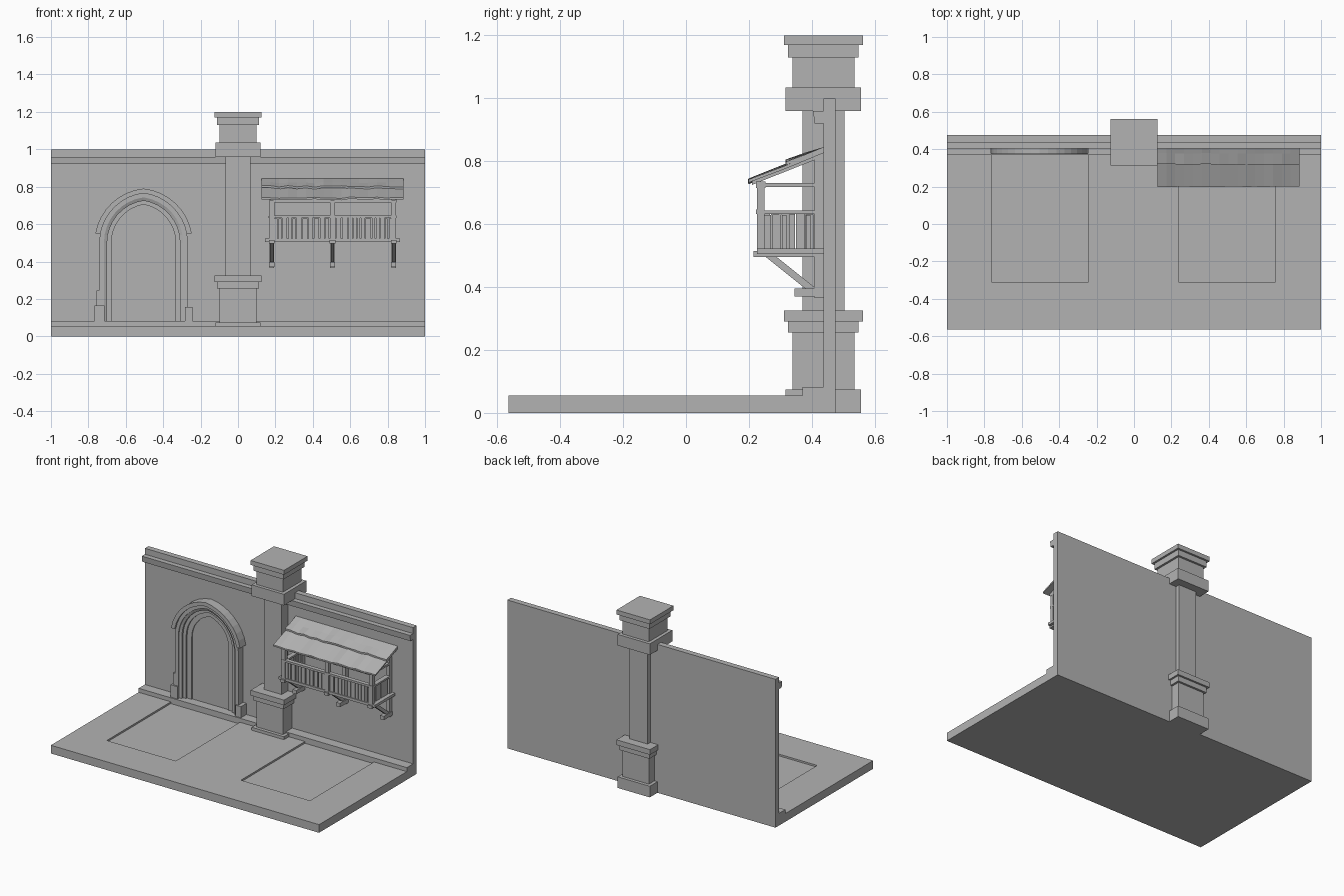
import bpy
import bmesh
import math
import random
from mathutils import Vector

random.seed(4)
if "Cube" in bpy.data.objects:
    bpy.data.objects.remove(bpy.data.objects["Cube"])

stone = bpy.data.materials.new("plain grey")
stone.use_nodes = True
GREY = (0.45, 0.45, 0.45, 1)
stone.diffuse_color = GREY
stone.node_tree.nodes["Principled BSDF"].inputs["Base Color"].default_value = GREY


def finish(name, bm):
    bmesh.ops.recalc_face_normals(bm, faces=bm.faces)
    mesh = bpy.data.meshes.new(name)
    bm.to_mesh(mesh)
    bm.free()
    mesh.materials.append(stone)
    ob = bpy.data.objects.new(name, mesh)
    bpy.context.collection.objects.link(ob)
    return ob


def add_box(bm, x, y, z):
    verts = bmesh.ops.create_cube(bm, size=1)["verts"]
    for v in verts:
        v.co = [(a + b) / 2 + c * (b - a) for (a, b), c in zip((x, y, z), v.co)]


def box(name, x, y, z):
    bm = bmesh.new()
    add_box(bm, x, y, z)
    return finish(name, bm)


def loft(name, rings):
    """Join matching closed rings of points and cap both ends."""
    bm = bmesh.new()
    rows = [[bm.verts.new(p) for p in ring] for ring in rings]
    n = len(rows[0])
    for a, b in zip(rows, rows[1:]):
        for i in range(n):
            j = (i + 1) % n
            bm.faces.new((a[i], a[j], b[j], b[i]))
    bm.faces.new(rows[0])
    bm.faces.new(rows[-1])
    return finish(name, bm)


def side_prism(name, profile, x0, x1):
    return loft(name, [[(x, y, z) for y, z in profile] for x in (x0, x1)])


# Floor slab with two shallow sunken panels
floor = box("floor", (-1, 1), (-0.565, 0.475), (0, 0.055))
for side, x0, x1 in (("right", -0.76, -0.245), ("left", 0.24, 0.755)):
    cutter = box("panel_cutter_" + side, (x0, x1), (-0.312, 0.39), (0.043, 0.1))
    cutter.hide_render = True
    mod = floor.modifiers.new("sunken_panel", "BOOLEAN")
    mod.object = cutter
    mod.solver = "EXACT"
    bpy.context.view_layer.objects.active = floor
    bpy.ops.object.modifier_apply(modifier=mod.name)
    bpy.data.objects.remove(cutter)

# Wall with plinth and crown moulding
box("wall", (-1, 1), (0.437, 0.475), (0, 1))
box("wall_plinth", (-1, 1), (0.37, 0.44), (0.03, 0.082))
side_prism("wall_moulding", [(0.44, 0.92), (0.409, 0.92), (0.404, 0.96), (0.44, 0.96)], -1, 1)

# Pillar: stacked square blocks
PILLAR_Y = 0.437
for name, half, z0, z1 in (
        ("foot", 0.12, 0, 0.075), ("pedestal", 0.098, 0.075, 0.255),
        ("pedestal_step", 0.112, 0.255, 0.29), ("pedestal_cap", 0.125, 0.29, 0.325),
        ("shaft", 0.067, 0.325, 0.96), ("collar", 0.12, 0.96, 1.035),
        ("head", 0.098, 1.035, 1.13), ("head_step", 0.112, 1.13, 1.17),
        ("head_cap", 0.125, 1.17, 1.2)):
    box("pillar_" + name, (-half, half), (PILLAR_Y - half, PILLAR_Y + half), (z0, z1))

# Doorway: nested pointed arches
DOOR_X, SPRING, SILL = -0.505, 0.5, 0.082


def arch_path(w, h, bottom, steps=8):
    """Pointed arch outline from the right foot over the apex to the left foot."""
    r = (w * w + h * h) / (2 * w)
    end = math.asin(h / r)
    start = math.asin(max(0, bottom - SPRING) / r)
    half = [(w, bottom)] if bottom < SPRING else []
    for i in range(steps + 1):
        a = start + (end - start) * i / steps
        half.append((w - r + r * math.cos(a), SPRING + r * math.sin(a)))
    half[-1] = (0, SPRING + h)
    return half + [(-x, z) for x, z in reversed(half[:-1])]


def arch_band(name, outer, inner, bottom, front, bevel=0):
    o, i = arch_path(*outer, bottom), arch_path(*inner, bottom)
    rings = []
    for (ox, oz), (ix, iz) in zip(o, i):
        rings.append([(DOOR_X + ox, 0.44, oz), (DOOR_X + ox, front + bevel, oz),
                      (DOOR_X + ix, front, iz), (DOOR_X + ix, 0.44, iz)])
    loft(name, rings)


arch_band("arch_hood", (0.262, 0.29), (0.235, 0.265), 0.55, 0.375)
arch_band("arch_outer_frame", (0.237, 0.268), (0.212, 0.243), SILL, 0.388)
arch_band("arch_middle_frame", (0.213, 0.244), (0.195, 0.225), SILL, 0.402, -0.008)
arch_band("arch_inner_frame", (0.196, 0.226), (0.172, 0.205), SILL, 0.414)
arch_band("arch_door_frame", (0.173, 0.206), (0.138, 0.175), SILL, 0.425)
door = [(DOOR_X + x, z) for x, z in arch_path(0.14, 0.177, SILL)]
loft("door_panel", [[(x, y, z) for x, z in door] for y in (0.432, 0.44)])

# Worn stone blocks beside the door
box("door_block_right", (-0.757, -0.722), (0.388, 0.44), (SILL, 0.245))
box("door_base_right", (-0.768, -0.715), (0.378, 0.44), (SILL, 0.165))
box("door_base_left", (-0.283, -0.243), (0.378, 0.44), (SILL, 0.157))

# Balcony floor and beams
box("balcony_floor", (0.145, 0.865), (0.225, 0.437), (0.505, 0.523))
POSTS = (0.18, 0.505, 0.832)
for n, x in enumerate(POSTS, 1):
    tag = "_%d" % n
    box("floor_beam" + tag, (x - 0.015, x + 0.015), (0.215, 0.437), (0.495, 0.515))
    box("front_post" + tag, (x - 0.014, x + 0.014), (0.225, 0.25), (0.52, 0.735))
    box("wall_post" + tag, (x - 0.012, x + 0.012), (0.408, 0.437), (0.365, 0.82))
    box("roof_tie" + tag, (x - 0.012, x + 0.012), (0.225, 0.437), (0.718, 0.731))
    box("bracket_foot" + tag, (x - 0.014, x + 0.014), (0.345, 0.437), (0.37, 0.396))
    side_prism("bracket_strut" + tag,
               [(0.248, 0.5), (0.283, 0.5), (0.413, 0.396), (0.378, 0.396)],
               x - 0.009, x + 0.009)
    side_prism("rafter" + tag,
               [(0.21, 0.725), (0.21, 0.737), (0.437, 0.835), (0.437, 0.815)],
               x - 0.01, x + 0.01)
box("header_beam", (0.165, 0.847), (0.223, 0.252), (0.715, 0.735))
box("front_rail", (0.165, 0.847), (0.222, 0.25), (0.632, 0.646))


# Railing boards of uneven width with thin gaps
def board_row(name, start, stop, place):
    bm = bmesh.new()
    t = start
    while t < stop - 0.008:
        end = min(stop, t + random.uniform(0.014, 0.028))
        place(bm, (t, end), random.uniform(0.628, 0.638))
        t = end + random.uniform(0.003, 0.008)
    finish(name, bm)


board_row("front_boards", 0.193, 0.82,
          lambda bm, s, top: add_box(bm, s, (0.23, 0.242), (0.52, top)))
for side, x in (("right", 0.174), ("left", 0.826)):
    box("side_rail_" + side, (x - 0.01, x + 0.022), (0.245, 0.41), (0.632, 0.644))
    board_row("side_boards_" + side, 0.25, 0.408,
              lambda bm, s, top: add_box(bm, (x, x + 0.012), s, (0.52, top)))


# Roof: two overlapping rows of uneven sheeting
def roof_row(name, low, high, thick, columns=16):
    drop = Vector((0, 0, -thick))
    rings = []
    for i in range(columns + 1):
        x = 0.125 + 0.76 * i / columns
        sag = random.uniform(-0.004, 0.004)
        a = Vector((x, low[0] + random.uniform(0, 0.005), low[1] + sag))
        b = Vector((x, high[0], high[1]))
        mid = (a + b) / 2 + Vector((0, 0, random.uniform(-0.004, 0.003)))
        rings.append([a, mid, b, b + drop, mid + drop, a + drop])
    loft(name, rings)


roof_row("roof_lower", (0.196, 0.741), (0.437, 0.836), 0.01)
roof_row("roof_upper", (0.315, 0.802), (0.437, 0.845), 0.011)
